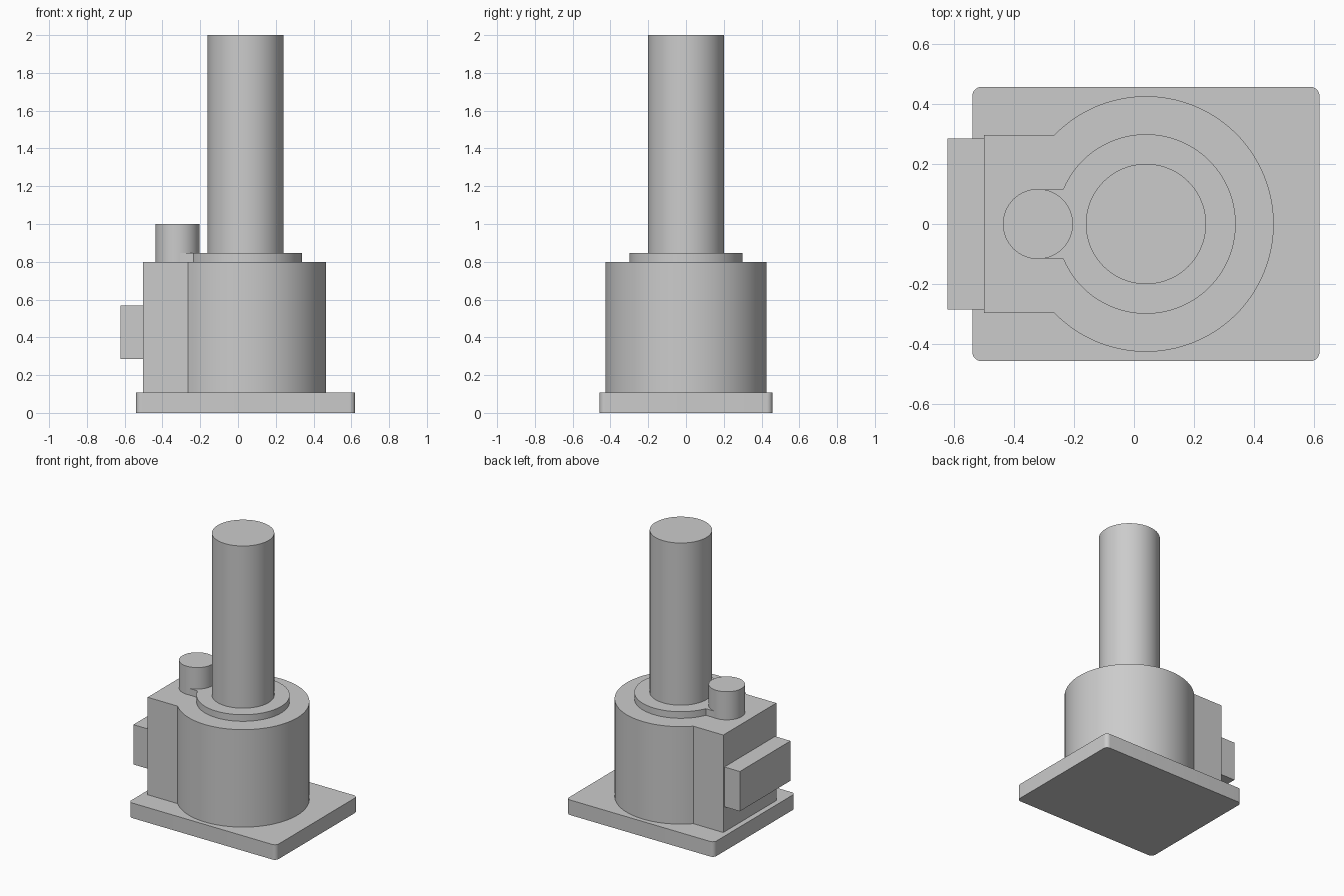
import bpy, bmesh
from math import radians, cos, sin, asin, pi, tau

cube = bpy.data.objects.get("Cube")
if cube:
    bpy.data.objects.remove(cube, do_unlink=True)

grey = bpy.data.materials.new("light_grey")
grey.use_nodes = True
colour = (0.6, 0.6, 0.6, 1)
grey.diffuse_color = colour
grey.node_tree.nodes["Principled BSDF"].inputs["Base Color"].default_value = colour

AXIS_X = 0.04   # shared axis of the round parts


def arc(cx, cy, r, start, end, steps):
    return [(cx + r * cos(start + (end - start) * i / steps),
             cy + r * sin(start + (end - start) * i / steps))
            for i in range(steps + 1)]


def circle(cx, r, steps=96):
    return arc(cx, 0, r, 0, tau, steps)[:-1]


def keyhole(r, half_width, left):
    """Circle on the main axis merged with a straight tongue towards -x."""
    end = pi - asin(half_width / r)
    return (arc(AXIS_X, 0, r, -end, end, 96)
            + [(left, half_width), (left, -half_width)])


def rounded_rect(x0, x1, half_y, r):
    corners = [(x1 - r, half_y - r), (x0 + r, half_y - r),
               (x0 + r, r - half_y), (x1 - r, r - half_y)]
    points = []
    for i, (x, y) in enumerate(corners):
        points += arc(x, y, r, i * pi / 2, (i + 1) * pi / 2, 8)
    return points


def rect(x0, x1, half_y):
    return [(x0, -half_y), (x1, -half_y), (x1, half_y), (x0, half_y)]


def extrude(name, outline, z0, z1):
    bm = bmesh.new()
    face = bm.faces.new([bm.verts.new((x, y, z0)) for x, y in outline])
    result = bmesh.ops.extrude_face_region(bm, geom=[face], use_keep_orig=True)
    top = [v for v in result["geom"] if isinstance(v, bmesh.types.BMVert)]
    bmesh.ops.translate(bm, verts=top, vec=(0, 0, z1 - z0))
    bmesh.ops.recalc_face_normals(bm, faces=bm.faces)
    mesh = bpy.data.meshes.new(name)
    bm.to_mesh(mesh)
    bm.free()
    mesh.materials.append(grey)
    obj = bpy.data.objects.new(name, mesh)
    bpy.context.collection.objects.link(obj)
    bpy.ops.object.select_all(action="DESELECT")
    obj.select_set(True)
    bpy.context.view_layer.objects.active = obj
    bpy.ops.object.shade_smooth_by_angle(angle=radians(30))
    return obj


# Base plate with rounded corners
extrude("base_plate", rounded_rect(-0.54, 0.62, 0.458, 0.03), 0, 0.107)

# Housing: drum with a square tongue
extrude("housing", keyhole(0.427, 0.298, -0.502), 0.107, 0.8)

# Box on the side of the housing
extrude("side_box", rect(-0.623, -0.502, 0.285), 0.285, 0.568)

# Raised collar reaching out to the small post
extrude("collar", keyhole(0.3, 0.116, -0.321), 0.8, 0.847)

# Small post and tall column
extrude("small_post", circle(-0.321, 0.117), 0.8, 1.0)
extrude("column", circle(AXIS_X, 0.201), 0.847, 2.0)
